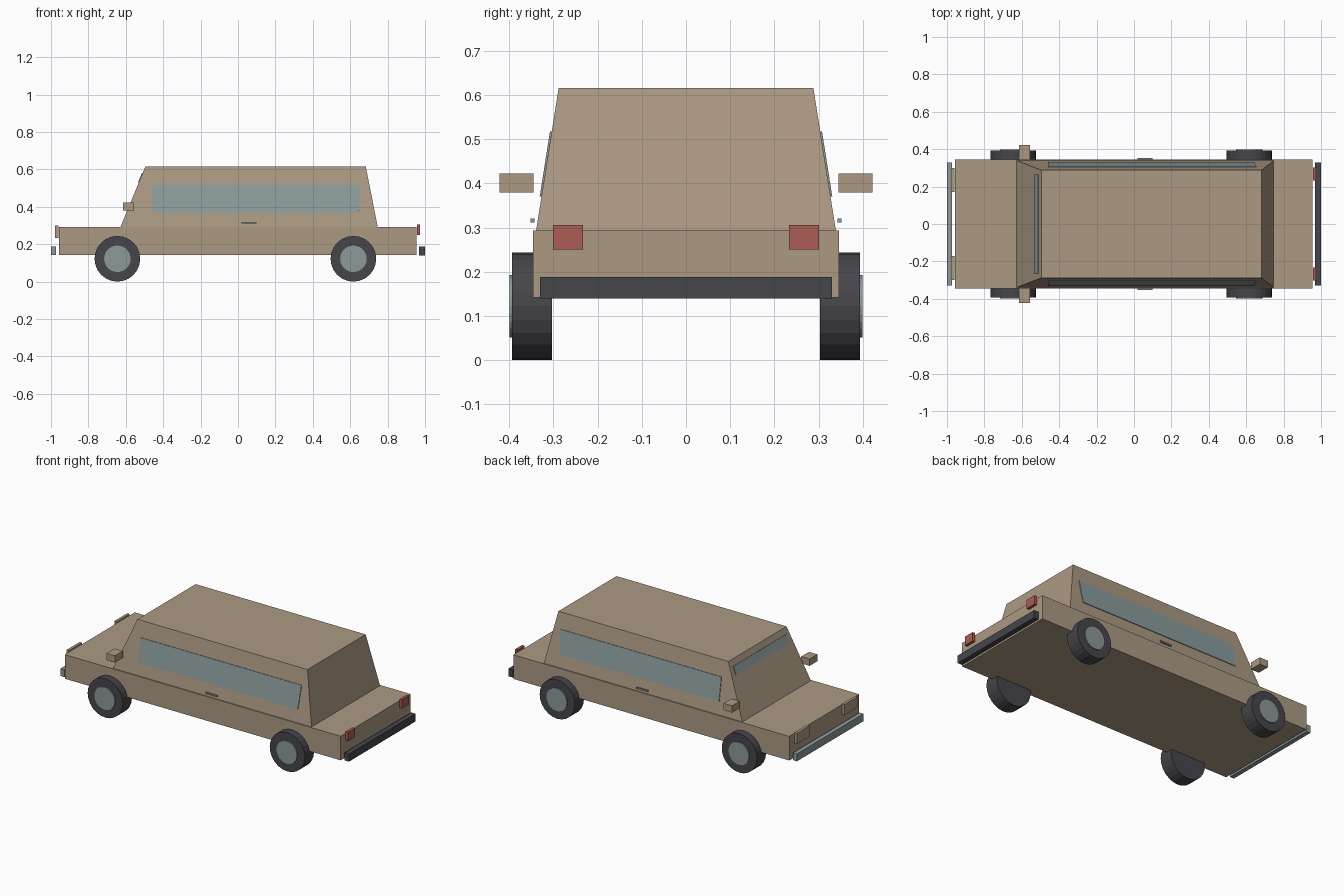
import bpy, bmesh, math
from mathutils import Vector, Matrix

cube = bpy.data.objects.get("Cube")
if cube:
    bpy.data.objects.remove(cube, do_unlink=True)


def material(name, *rgb):
    """Make a flat material from an sRGB colour given in 0-255."""
    linear = [((c / 255 + 0.055) / 1.055) ** 2.4 for c in rgb] + [1]
    mat = bpy.data.materials.new(name)
    mat.use_nodes = True
    mat.diffuse_color = linear
    bsdf = mat.node_tree.nodes["Principled BSDF"]
    bsdf.inputs["Base Color"].default_value = linear
    bsdf.inputs["Roughness"].default_value = 0.7
    return mat


TAN = material("tan paint", 172, 154, 132)
GLASS = material("blue grey glass", 140, 156, 156)
METAL = material("grey metal", 140, 152, 152)
RUBBER = material("dark rubber", 70, 69, 75)
RED = material("red lens", 172, 92, 84)


def finish(name, bm, mat):
    bmesh.ops.recalc_face_normals(bm, faces=bm.faces)
    mesh = bpy.data.meshes.new(name)
    bm.to_mesh(mesh)
    bm.free()
    mesh.materials.append(mat)
    obj = bpy.data.objects.new(name, mesh)
    bpy.context.collection.objects.link(obj)
    return obj


def loft(name, lower, upper, mat):
    """Join two four-cornered loops into a closed solid."""
    bm = bmesh.new()
    a = [bm.verts.new(p) for p in lower]
    b = [bm.verts.new(p) for p in upper]
    bm.faces.new(a)
    bm.faces.new(b)
    for i in range(4):
        j = (i + 1) % 4
        bm.faces.new((a[i], a[j], b[j], b[i]))
    return finish(name, bm, mat)


def rect(x0, x1, y0, y1, z):
    return [(x0, y0, z), (x1, y0, z), (x1, y1, z), (x0, y1, z)]


def box(name, x, y, z, mat):
    return loft(name, rect(*x, *y, z[0]), rect(*x, *y, z[1]), mat)


def plate(name, corners, outward, mat, thickness=0.004):
    """Thin pane lying on a sloping wall."""
    p = [Vector(c) for c in corners]
    n = (p[1] - p[0]).cross(p[3] - p[0]).normalized()
    if n.dot(Vector(outward)) < 0:
        n = -n
    return loft(name, p, [v + n * thickness for v in p], mat)


def cylinder(name, x, y, z, radius, depth, mat):
    bm = bmesh.new()
    turn = Matrix.Translation((x, y, z)) @ Matrix.Rotation(math.pi / 2, 4, "X")
    bmesh.ops.create_cone(bm, cap_ends=True, segments=24, radius1=radius,
                          radius2=radius, depth=depth, matrix=turn)
    return finish(name, bm, mat)


# Body and tapered cabin
BASE_Z, ROOF_Z = 0.293, 0.616
BASE_Y, ROOF_Y = 0.339, 0.288
BASE_X, ROOF_X = -0.628, -0.495
box("lower_body", (-0.958, 0.954), (-0.346, 0.346), (0.142, BASE_Z), TAN)
loft("cabin", rect(BASE_X, 0.747, -BASE_Y, BASE_Y, BASE_Z),
     rect(ROOF_X, 0.683, -ROOF_Y, ROOF_Y, ROOF_Z), TAN)


def on_slope(z, low, high):
    return low + (high - low) * (z - BASE_Z) / (ROOF_Z - BASE_Z)


# Windscreen strip
lo, hi = 0.53, 0.58
x_lo, x_hi = (on_slope(z, BASE_X, ROOF_X) for z in (lo, hi))
plate("windscreen", [(x_lo, -0.264, lo), (x_lo, 0.264, lo),
                     (x_hi, 0.264, hi), (x_hi, -0.264, hi)], (-1, 0, 0), GLASS)

# Bumpers
box("front_bumper", (-1, -0.972), (-0.33, 0.33), (0.142, 0.188), METAL)
box("rear_bumper", (0.969, 1), (-0.33, 0.33), (0.14, 0.188), RUBBER)

# Parts repeated on both sides
for side, s in (("left", 1), ("right", -1)):
    def pair(a, b):
        return sorted((s * a, s * b))

    lo, hi = 0.37, 0.517
    y_lo, y_hi = (s * on_slope(z, BASE_Y, ROOF_Y) for z in (lo, hi))
    plate(side + "_window", [(-0.46, y_lo, lo), (0.645, y_lo, lo),
                             (0.655, y_hi, hi), (-0.46, y_hi, hi)], (0, s, 0), GLASS)
    box(side + "_mirror", (-0.615, -0.557), pair(0.345, 0.422), (0.379, 0.422), TAN)
    box(side + "_door_handle", (0.02, 0.1), pair(0.343, 0.352), (0.311, 0.32), METAL)
    box(side + "_headlight", (-0.978, -0.961), pair(0.172, 0.3), (0.233, 0.3), TAN)
    box(side + "_tail_light", (0.956, 0.973), pair(0.233, 0.301), (0.25, 0.306), RED)
    for end, x in (("front", -0.645), ("rear", 0.617)):
        cylinder(f"{end}_{side}_tyre", x, s * 0.348, 0.122, 0.122, 0.09, RUBBER)
        cylinder(f"{end}_{side}_hub", x, s * 0.36, 0.122, 0.071, 0.078, METAL)
